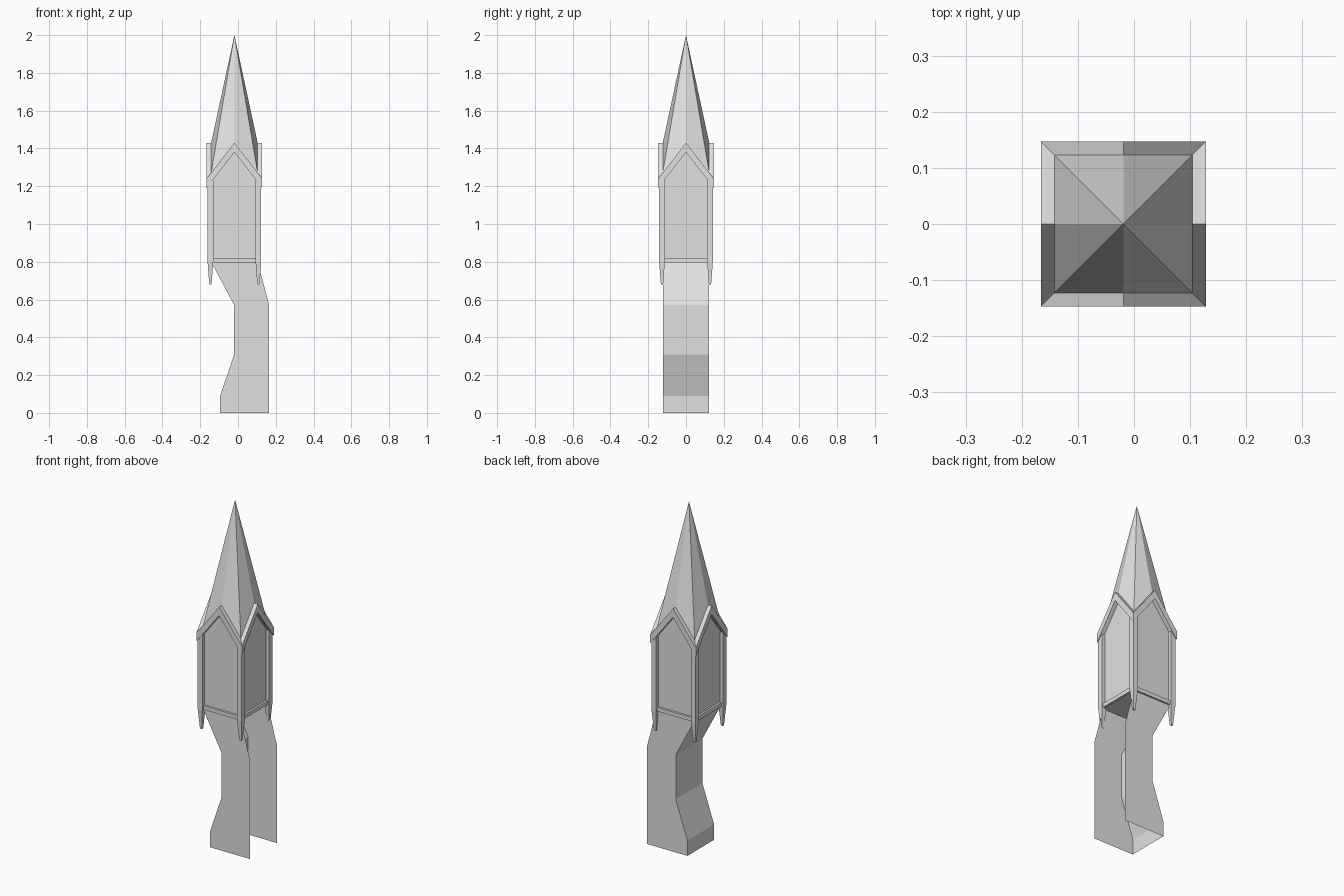
import bpy
from math import pi
from mathutils import Matrix

cube = bpy.data.objects.get("Cube")
if cube:
    bpy.data.objects.remove(cube)

CX = -0.019      # tower axis
WALL = 0.123     # half width of walls and spire
EAVE = 0.147     # half width at the gable trim
RIDGE, DROP, BAND = 1.43, 0.19, 0.05

stone = bpy.data.materials.new("light_grey")
stone.use_nodes = True
stone.diffuse_color = (0.75, 0.75, 0.75, 1)
stone.node_tree.nodes["Principled BSDF"].inputs["Base Color"].default_value = (0.75, 0.75, 0.75, 1)


def add_part(name, verts, faces, turn=0, axis=CX):
    """Make a flat-shaded part, turned about the tower axis."""
    mesh = bpy.data.meshes.new(name)
    mesh.from_pydata(verts, [], faces)
    mesh.transform(Matrix.Translation((axis, 0, 0)) @ Matrix.Rotation(turn, 4, "Z"))
    mesh.materials.append(stone)
    obj = bpy.data.objects.new(name, mesh)
    bpy.context.collection.objects.link(obj)
    return obj


def loft(name, rings, turn=0):
    """Skin a stack of equal rings and cap both ends."""
    n = len(rings[0])
    verts = [v for ring in rings for v in ring]
    faces = [tuple(reversed(range(n))), tuple(range(len(verts) - n, len(verts)))]
    for r in range(len(rings) - 1):
        for i in range(n):
            j = (i + 1) % n
            faces.append((r * n + i, r * n + j, (r + 1) * n + j, (r + 1) * n + i))
    return add_part(name, verts, faces, turn)


def square(x, y, half, z, half_y=None):
    hy = half_y or half
    return [(x - half, y - hy, z), (x + half, y - hy, z),
            (x + half, y + hy, z), (x - half, y + hy, z)]


# Crooked pedestal: a thin shell open on its +x side and underneath
left = [(-0.095, 0), (-0.095, 0.09), (-0.02, 0.31), (-0.02, 0.57), (-0.142, 0.8)]
right = [(0.104, 0.8), (0.165, 0.57), (0.165, 0)]
outline = left + right
n = len(outline)
verts = [(x, y, z) for y in (-WALL, WALL) for x, z in outline]
faces = [tuple(reversed(range(n))), tuple(range(n, 2 * n))]
faces += [(i, i + 1, n + i + 1, n + i) for i in range(len(left) - 1)]
add_part("pedestal", verts, faces, axis=0)

# Floor under the tower room
loft("floor", [square(0, 0, WALL, 0.795), square(0, 0, WALL, 0.805)])

for side in range(4):
    turn = side * pi / 2

    # Recessed wall panel with a pointed top
    h = WALL - 0.002
    add_part(f"wall_{side}", [(-h, -h, 0.8), (h, -h, 0.8), (h, -h, 1.24),
                              (0, -h, 1.4), (-h, -h, 1.24)], [(0, 1, 2, 3, 4)], turn)

    # Sill at the foot of the panel
    loft(f"sill_{side}", [square(0, -0.126, 0.112, z, 0.007) for z in (0.797, 0.82)], turn)

    # Mitred gable trim
    rings = []
    for d in (EAVE, WALL):
        z = RIDGE - DROP * d / EAVE
        rings.append([(0, -d, RIDGE), (-d, -d, z), (-d, -d, z - BAND),
                      (0, -d, RIDGE - BAND), (d, -d, z - BAND), (d, -d, z)])
    verts = rings[0] + rings[1]
    faces = [(0, 1, 2, 3), (0, 3, 4, 5), (9, 8, 7, 6), (11, 10, 9, 6)]
    faces += [(i, i + 6, (i + 1) % 6 + 6, (i + 1) % 6) for i in range(6)]
    add_part(f"gable_trim_{side}", verts, faces, turn)

    # Corner post with a tapered hanging tip
    p = 0.127
    loft(f"corner_post_{side}", [square(p, -p, 0.006, 0.68), square(p, -p, 0.015, 0.8),
                                 square(p, -p, 0.015, 1.23)], turn)

# Eight-faced spire rising from gable peaks and corner valleys
valley = RIDGE - DROP * WALL / EAVE
base = []
for sx, sy in ((-1, -1), (0, -1), (1, -1), (1, 0), (1, 1), (0, 1), (-1, 1), (-1, 0)):
    base.append((sx * WALL, sy * WALL, valley if sx and sy else RIDGE))
add_part("spire", base + [(0, 0, 2)], [(i, (i + 1) % 8, 8) for i in range(8)])
